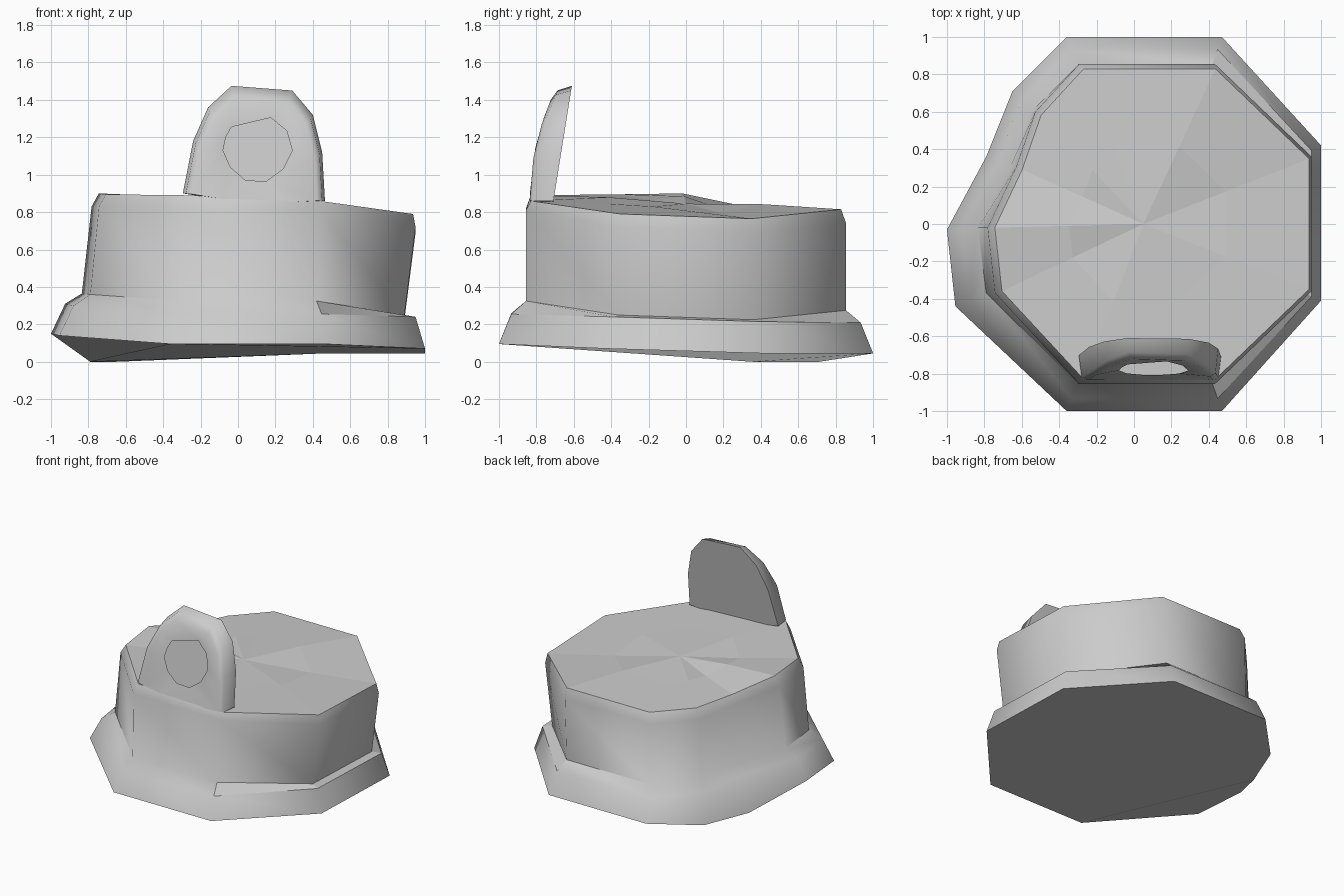
import bpy
import bmesh
import math

cube = bpy.data.objects.get("Cube")
if cube:
    bpy.data.objects.remove(cube)

grey = bpy.data.materials.new("plain_grey")
grey.use_nodes = True
tone = (0.6, 0.6, 0.6, 1)
grey.diffuse_color = tone
grey.node_tree.nodes["Principled BSDF"].inputs["Base Color"].default_value = tone


def add_ring(bm, points):
    return [bm.verts.new(p) for p in points]


def bridge(bm, ring_a, ring_b):
    count = len(ring_a)
    for i in range(count):
        j = (i + 1) % count
        bm.faces.new((ring_a[i], ring_b[i], ring_b[j], ring_a[j]))


def finish(bm, name, angle, flat_rule):
    mesh = bpy.data.meshes.new(name)
    bm.to_mesh(mesh)
    bm.free()
    mesh.materials.append(grey)
    obj = bpy.data.objects.new(name, mesh)
    bpy.context.collection.objects.link(obj)
    bpy.ops.object.select_all(action='DESELECT')
    obj.select_set(True)
    bpy.context.view_layer.objects.active = obj
    bpy.ops.object.shade_smooth_by_angle(angle=math.radians(angle))
    for face in mesh.polygons:
        if flat_rule(face):
            face.use_smooth = False


def mix(p, q, t):
    return tuple(a + (b - a) * t for a, b in zip(p, q))


def lift(outline, heights):
    return [(x, y, z) for (x, y), z in zip(outline, heights)]


# Body outlines, clockwise from the back
flange = [(-.36, 1), (.47, 1), (1, .42), (1, -.41), (.47, -1),
          (-.36, -1), (-.955, -.44), (-1, -.03), (-.79, .36), (-.65, .71)]
drum = [(-.3, .855), (.42, .855), (.89, .36), (.89, -.36), (.42, -.855),
        (-.3, -.855), (-.79, -.37), (-.835, -.02), (-.665, .3), (-.55, .6)]
shoulder = [mix(p, q, .46) for p, q in zip(flange, drum)]
leaning = [(x + .075 * x * x, y) for x, y in drum]
rim = [(x * .97 + .015, y * .97) for x, y in leaning]

# Uneven base flange, leaning drum and bevelled rim
body = bmesh.new()
top_points = lift(rim, (.815, .815, .765, .79, .86, .89, .895, .9, .835, .815))
layers = [
    lift(flange, (.045, .045, .045, .07, .095, .095, .14, .15, 0, 0)),
    lift(shoulder, (.21, .21, .215, .24, .255, .26, .3, .31, .27, .22)),
    lift(drum, (.275, .275, .225, .25, .325, .325, .36, .365, .32, .29)),
    lift(leaning, (.74, .74, .69, .72, .81, .82, .83, .83, .77, .74)),
    top_points,
]
rings = [add_ring(body, layer) for layer in layers]
for lower, upper in zip(rings, rings[1:]):
    bridge(body, lower, upper)
body.faces.new(rings[0])

# Lumpy faceted top
middle = (.05, 0, .845)
lumps = []
for i, p in enumerate(top_points):
    x, y, z = mix(p, middle, .5)
    lumps.append((x, y, z + (.012 if i % 2 else -.008)))
lump_ring = add_ring(body, lumps)
bridge(body, rings[-1], lump_ring)
peak = body.verts.new(middle)
for i in range(len(lump_ring)):
    body.faces.new((lump_ring[i], peak, lump_ring[(i + 1) % len(lump_ring)]))
finish(body, "drum_body", 50, lambda f: abs(f.normal.z) > .85)

# Upright tab: flat back, domed front, open eyelet
tab_outline = [(-.295, .9), (-.24, 1.18), (-.16, 1.36), (-.035, 1.475), (.29, 1.45),
               (.4, 1.32), (.45, 1.12), (.465, .86), (.29, .85), (-.1, .87)]
eyelet = [(-.04, 1.04), (-.08, 1.13), (-.065, 1.2), (-.035, 1.255), (.175, 1.305),
          (.26, 1.235), (.29, 1.13), (.24, 1.03), (.15, .965), (.04, .97)]


def front_y(z):
    return -.835 + .4 * (z - .87) ** 2


def dome_ring(shrink, inset):
    scaled = [mix(p, (.1, .87), shrink) for p in tab_outline]
    return [(x, front_y(z) + inset, z) for x, z in scaled]


tab = bmesh.new()
tab_rings = [
    add_ring(tab, [(x, -.71 + .16 * (z - .85), z) for x, z in tab_outline]),
    add_ring(tab, dome_ring(.04, .015)),
    add_ring(tab, dome_ring(.12, 0)),
    add_ring(tab, [(x, front_y(z) + .025, z) for x, z in eyelet]),
]
for outer, inner in zip(tab_rings, tab_rings[1:]):
    bridge(tab, outer, inner)
tab.faces.new(tab_rings[0])
finish(tab, "eyelet_tab", 60, lambda f: f.normal.y > .8)
